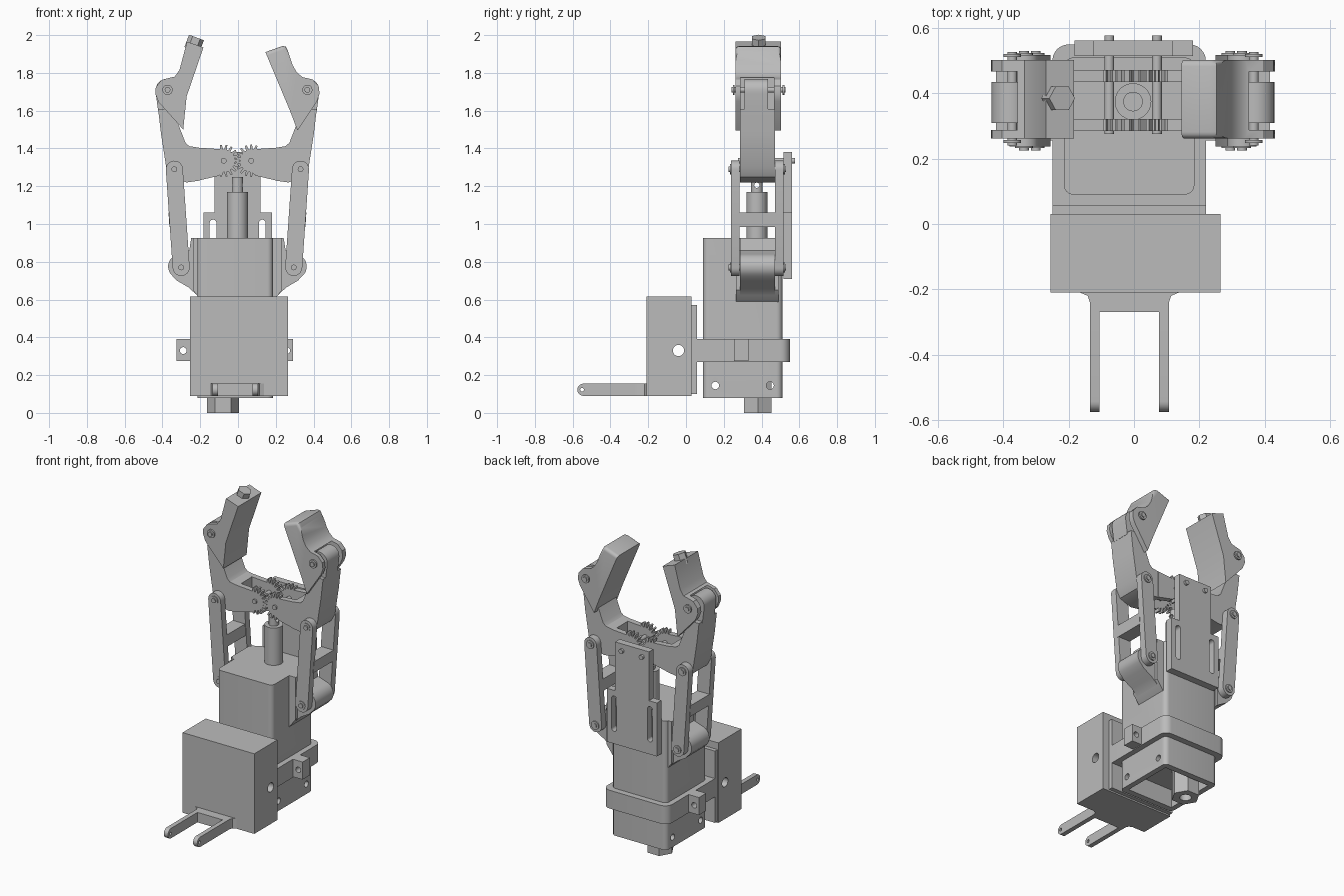
import bpy, bmesh, math
from mathutils import Vector, Matrix

if "Cube" in bpy.data.objects:
    bpy.data.objects.remove(bpy.data.objects["Cube"])

GREY = (0.5, 0.5, 0.5, 1)
mat = bpy.data.materials.new("plain grey")
mat.use_nodes = True
mat.diffuse_color = GREY
mat.node_tree.nodes["Principled BSDF"].inputs["Base Color"].default_value = GREY


def finish(name, bm):
    bmesh.ops.recalc_face_normals(bm, faces=bm.faces)
    me = bpy.data.meshes.new(name)
    bm.to_mesh(me)
    bm.free()
    ob = bpy.data.objects.new(name, me)
    bpy.context.collection.objects.link(ob)
    me.materials.append(mat)
    return ob


def prism(name, pts, lo, hi, axis="y"):
    """Extrude a flat outline along an axis."""
    place = {"x": lambda a, b, t: (t, a, b), "y": lambda a, b, t: (a, t, b),
             "z": lambda a, b, t: (a, b, t)}[axis]
    bm = bmesh.new()
    f = bm.faces.new([bm.verts.new(place(a, b, lo)) for a, b in pts])
    ext = bmesh.ops.extrude_face_region(bm, geom=[f])["geom"]
    move = Vector(place(0, 0, hi - lo))
    bmesh.ops.translate(bm, vec=move, verts=[v for v in ext if isinstance(v, bmesh.types.BMVert)])
    return finish(name, bm)


def box(name, x, y, z, r=0, pick=lambda p: True):
    """Box, with chosen upright edges rounded by r."""
    bm = bmesh.new()
    bmesh.ops.create_cube(bm, size=1)
    for v in bm.verts:
        v.co = [(a + b) / 2 + c * (b - a) for c, (a, b) in zip(v.co, (x, y, z))]
    if r:
        edges = [e for e in bm.edges if abs(e.verts[0].co.z - e.verts[1].co.z) > 1e-4
                 and pick(e.verts[0].co)]
        bmesh.ops.bevel(bm, geom=edges, offset=r, segments=6, profile=0.5, affect="EDGES")
    return finish(name, bm)


def circle(a, b, r, n=32, start=0, sweep=math.tau):
    return [(a + r * math.cos(start + sweep * i / n), b + r * math.sin(start + sweep * i / n))
            for i in range(n)]


def capsule(p, q, r):
    """Outline of a bar with round ends."""
    t = math.atan2(q[1] - p[1], q[0] - p[0]) + math.pi / 2
    sweep = math.pi * 13 / 12
    return circle(*p, r, 13, t, sweep) + circle(*q, r, 13, t + math.pi, sweep)


def cut(ob, *cutters):
    for c in cutters:
        m = ob.modifiers.new("cut", "BOOLEAN")
        m.operation, m.solver, m.object = "DIFFERENCE", "EXACT", c
        me = bpy.data.meshes.new_from_object(
            ob.evaluated_get(bpy.context.evaluated_depsgraph_get()))
        ob.modifiers.clear()
        ob.data = me
        bpy.data.objects.remove(c)
    return ob


def hole(a, b, r, lo=-1, hi=1, axis="x"):
    return prism("hole", circle(a, b, r, 24), lo, hi, axis)


# Front housing, back plate and mounting fork
cut(box("front_housing", (-.255, .265), (-.21, .03), (.09, .615)), hole(-.04, .33, .03))
box("housing_plate", (-.25, .22), (.03, .057), (.1, .57))
prism("fork_base", [(-.165, -.21), (-.142, -.22), (-.135, -.24), (-.135, -.27), (.107, -.27),
                    (.107, -.24), (.114, -.22), (.137, -.21)], .09, .155, "z")
for x in (-.135, .077):
    prong = prism("fork_prong", [(-.26, .155), (-.26, .09)]
                  + circle(-.543, .1225, .0325, 13, -math.pi / 2, -math.pi * 13 / 12),
                  x, x + .03, "x")
    cut(prong, hole(-.55, .1225, .01))

# Main body with hollow underside, hex drive and clamp
cut(box("main_body", (-.215, .185), (.09, .51), (.08, .925), .03),
    box("recess", (-.18, .15), (.13, .47), (0, .2)),
    hole(.155, .145, .02), hole(.445, .145, .02))
cut(prism("hex_drive", circle(-.08, .38, .085, 6), 0, .21, "z"),
    hole(-.08, .38, .035, -.1, .1, "z"))
cut(box("clamp", (-.25, .22), (.055, .55), (.27, .39), .05, lambda p: p.y > .3),
    box("clamp_bore", (-.2, .17), (.11, .49), (0, .6)))
for name, a, b, hx in (("right_lug", -.325, -.22, -.29), ("left_lug", .2, .29, .258)):
    cut(box(name, (a, b), (.255, .33), (.275, .39)), hole(hx, .33, .018, 0, 1, "y"))

# Central piston
CX = -.003
prism("piston", circle(CX, .375, .056), .9, 1.17, "z")
cut(prism("piston_tip", circle(CX, .375, .03), 1.17, 1.25, "z"), hole(.375, 1.205, .014))

# Slotted back plate
back = prism("back_plate", [(-.182, .71), (.18, .71), (.18, 1.06), (.12, 1.06), (.12, 1.38),
                            (-.125, 1.38), (-.125, 1.06), (-.182, 1.06)], .515, .562)
cut(back, *[prism("slot", capsule((x, .81), (x, 1.005), .018), 0, 1) for x in (-.132, .128)])


def gear(cx, cz, toward, shift):
    """Outline toothed on the side facing the other gear."""
    n, pts = 18, []
    step = math.tau / n
    for i in range(n):
        mid = (i + shift) * step
        toothed = math.cos(mid) > -.35
        for da, r in ((-.36, .06), (-.16, .085), (.16, .085), (.36, .06)):
            rr = r if toothed else .062
            a = mid + da * step
            pts.append((cx + toward * rr * math.cos(a), cz + rr * math.sin(a)))
    return pts


# Everything that repeats on the two sides of the gripper
for s, side in ((-1, "right"), (1, "left")):
    def side_pts(pts):
        return [(CX + s * x, z) for x, z in pts]

    # Shoulder swelling out of the body
    prism(side + "_shoulder", side_pts(
        [(.15, .56), (.19, .59), (.21, .62), (.26, .665), (.32, .70)]
        + circle(.3, .775, .067, 10, -.9, 2.6)
        + [(.255, .86), (.245, .925), (.15, .925)]), .285, .47)
    prism(side + "_shoulder_root", side_pts([(.15, .56), (.19, .59), (.235, .65), (.235, .925),
                                             (.15, .925)]), .265, .49)

    # Gear arm: solid outer piece, two toothed cheeks, narrow knuckle
    prism(side + "_arm", side_pts(
        [(.2, 1.23), (.27, 1.22), (.35, 1.25), (.377, 1.3), (.405, 1.48), (.42, 1.61),
         (.345, 1.61), (.275, 1.43), (.255, 1.412), (.2, 1.403)]), .285, .47)
    prism(side + "_knuckle", side_pts([(.345, 1.6), (.42, 1.6), (.432, 1.69)]
                                      + circle(.375, 1.71, .058, 12, 0, math.pi)
                                      + [(.317, 1.69)]), .31, .435)
    for y in (.285, .435):
        prism(side + "_arm_cheek", side_pts([(.073, 1.275), (.1, 1.255), (.21, 1.229),
                                             (.21, 1.404), (.073, 1.395)]), y, y + .037)
        prism(side + "_gear", gear(CX + s * .073, 1.335, -s, .5 if s > 0 else 0), y, y + .037)

    # Parallel links with a cross bar
    for y in (.237, .472):
        prism(side + "_link", side_pts(capsule((.298, .77), (.334, 1.29), .045)), y, y + .045)
    prism(side + "_link_bar", side_pts([(.272, .985), (.36, .985), (.365, 1.06), (.276, 1.06)]),
          .27, .48)

    # Pins
    for x, z, a, b in ((.298, .77, .225, .53), (.334, 1.29, .225, .53), (.37, 1.71, .24, .527),
                       (.073, 1.335, .275, .577)):
        prism(side + "_pin", side_pts(circle(x, z, .015, 16)), a, b)
        if x > .1:
            for y in (a + .008, b - .016):
                prism(side + "_washer", side_pts(circle(x, z, .027, 20)), y, y + .01)

# Fingertips, each forked around its knuckle
tips = {
    "right": [(-.27, 1.965), (-.183, 1.935), (-.272, 1.675), (-.29, 1.5), (-.42, 1.645),
              (-.438, 1.69), (-.435, 1.725), (-.405, 1.762), (-.37, 1.772), (-.335, 1.78),
              (-.31, 1.815)],
    "left": [(.145, 1.91), (.235, 1.942), (.253, 1.94), (.265, 1.915), (.29, 1.84),
             (.31, 1.805), (.34, 1.778), (.395, 1.765), (.427, 1.73), (.432, 1.69),
             (.418, 1.65), (.315, 1.495), (.275, 1.6)]}
for side, pts in tips.items():
    s = 1 if side == "left" else -1
    x = sorted((s * .318, s * .6))
    tip = prism(side + "_fingertip", pts, .262, .503)
    if side == "left":
        # Soften the gripping edges of the plain tip
        bm = bmesh.new()
        bm.from_mesh(tip.data)
        rim = [e for e in bm.edges if abs(e.verts[0].co.y - e.verts[1].co.y) < .01
               and sum(v.co.z for v in e.verts) > 3.8]
        bmesh.ops.bevel(bm, geom=rim, offset=.02, segments=4, profile=.5, affect="EDGES")
        bm.to_mesh(tip.data)
        bm.free()
    cut(tip, box("notch", x, (.288, .467), (1.4, 1.775)))

# Hex stud on the right fingertip
stud = prism("tip_stud", circle(0, 0, .042, 6), -.03, .04, "z")
stud.data.transform(Matrix.Translation((-.234, .385, 1.95)) @ Matrix.Rotation(.36, 4, "Y"))

# Smooth the round parts, keep corners crisp
bpy.ops.object.select_all(action="DESELECT")
for ob in bpy.context.scene.objects:
    if ob.type == "MESH" and mat.name in ob.data.materials:
        ob.select_set(True)
        bpy.context.view_layer.objects.active = ob
bpy.ops.object.shade_smooth_by_angle(angle=math.radians(30))
